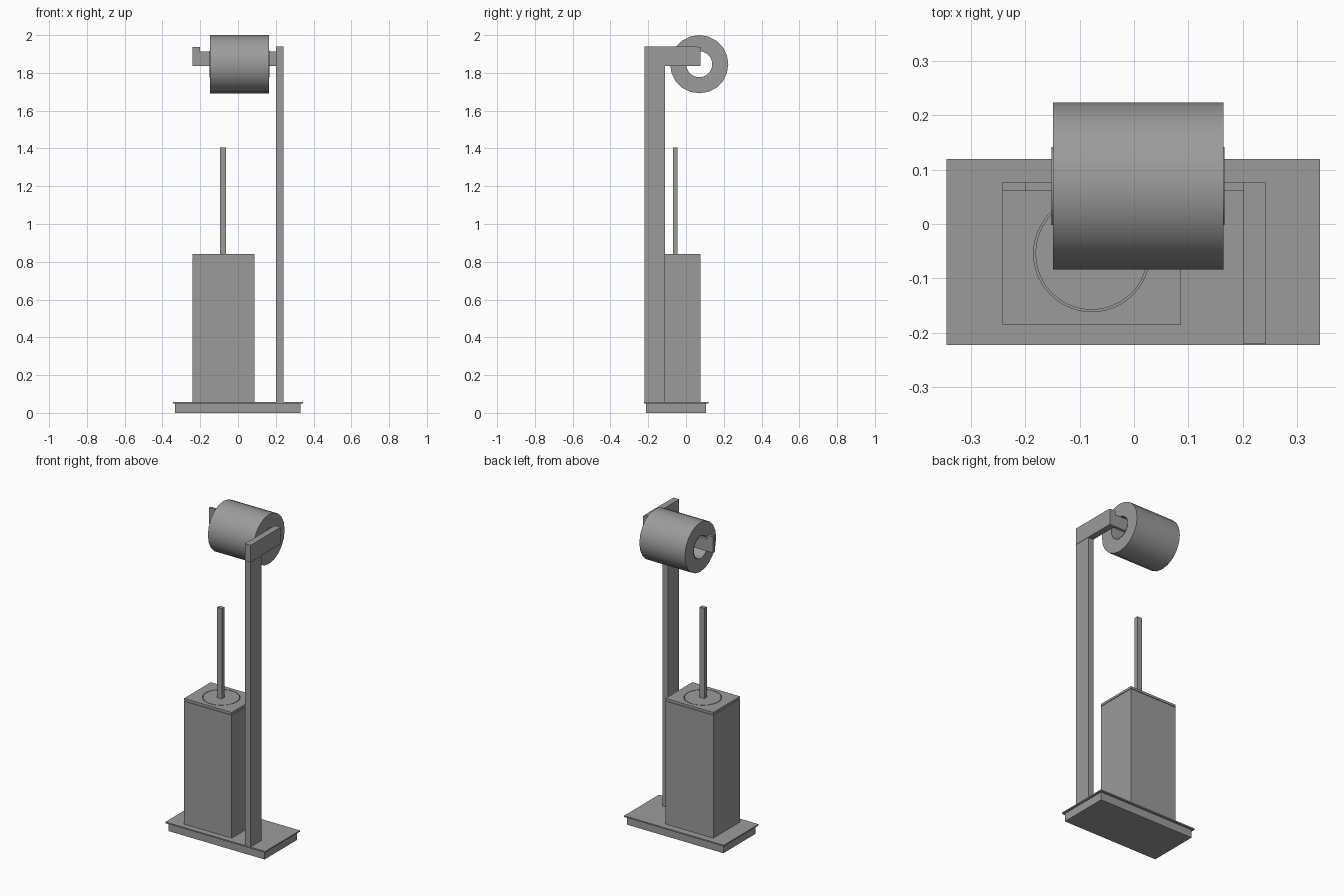
import bpy, bmesh, math

if "Cube" in bpy.data.objects:
    bpy.data.objects.remove(bpy.data.objects["Cube"])

# dark grey finish shared by all parts
grey = bpy.data.materials.new("dark_grey")
grey.diffuse_color = (0.33, 0.33, 0.33, 1)
grey.use_nodes = True
grey.node_tree.nodes["Principled BSDF"].inputs["Base Color"].default_value = grey.diffuse_color


def finish(name, bm):
    bmesh.ops.recalc_face_normals(bm, faces=bm.faces)
    mesh = bpy.data.meshes.new(name)
    bm.to_mesh(mesh)
    bm.free()
    mesh.materials.append(grey)
    ob = bpy.data.objects.new(name, mesh)
    bpy.context.collection.objects.link(ob)
    return ob


def box(name, x, y, z):
    bm = bmesh.new()
    bmesh.ops.create_cube(bm, size=1)
    for v in bm.verts:
        v.co = [(a + b) / 2 + c * (b - a) for (a, b), c in zip((x, y, z), v.co)]
    return finish(name, bm)


def smooth(ob):
    bpy.ops.object.select_all(action='DESELECT')
    ob.select_set(True)
    bpy.context.view_layer.objects.active = ob
    bpy.ops.object.shade_smooth_by_angle(angle=math.radians(35))
    return ob


def cylinder(name, x, y, z0, z1, r, n=48):
    bm = bmesh.new()
    bmesh.ops.create_cone(bm, cap_ends=True, segments=n, radius1=r, radius2=r, depth=z1 - z0)
    bmesh.ops.translate(bm, verts=bm.verts, vec=(x, y, (z0 + z1) / 2))
    return smooth(finish(name, bm))


def tube_x(name, x0, x1, cy, cz, r_out, r_in, n=20):
    """Hollow cylinder lying along x."""
    bm = bmesh.new()
    rings = []
    for x, r in ((x0, r_out), (x1, r_out), (x1, r_in), (x0, r_in)):
        rings.append([bm.verts.new((x, cy + r * math.cos(2 * math.pi * i / n),
                                    cz + r * math.sin(2 * math.pi * i / n))) for i in range(n)])
    for k in range(4):
        a, b = rings[k], rings[(k + 1) % 4]
        for i in range(n):
            j = (i + 1) % n
            bm.faces.new((a[i], a[j], b[j], b[i]))
    return smooth(finish(name, bm))


# base: block with slightly overhanging plate
box("base_block", (-0.333, 0.331), (-0.211, 0.107), (0, 0.05))
box("base_plate", (-0.345, 0.343), (-0.223, 0.120), (0.05, 0.058))

# upright and top arm, with a fine joint between them
box("post", (0.202, 0.242), (-0.221, -0.112), (0.058, 1.833))
box("post_joint", (0.204, 0.240), (-0.219, -0.114), (1.833, 1.836))
box("top_arm", (0.202, 0.242), (-0.221, 0.0605), (1.836, 1.939))

# roll bar: flat strip with raised ends
profile = [(-0.242, 1.836), (0.242, 1.836), (0.242, 1.937), (0.202, 1.937),
           (0.202, 1.913), (-0.200, 1.913), (-0.200, 1.937), (-0.242, 1.937)]
bm = bmesh.new()
face = bm.faces.new([bm.verts.new((x, 0.0605, z)) for x, z in profile])
ext = bmesh.ops.extrude_face_region(bm, geom=[face])
bmesh.ops.translate(bm, vec=(0, 0.017, 0),
                    verts=[g for g in ext["geom"] if isinstance(g, bmesh.types.BMVert)])
finish("roll_bar", bm)

# paper roll and cardboard core
tube_x("paper_roll", -0.149, 0.165, 0.070, 1.846, 0.154, 0.0715)
tube_x("roll_core", -0.152, 0.167, 0.070, 1.846, 0.0715, 0.069)

# brush holder body, recessed seam and lid
HX, HY = -0.078, -0.0545
box("brush_holder", (-0.242, 0.087), (-0.186, 0.077), (0.058, 0.824))
box("holder_seam", (-0.238, 0.083), (-0.182, 0.073), (0.824, 0.828))
lid = box("holder_lid", (-0.242, 0.087), (-0.186, 0.077), (0.828, 0.842))

# round opening cut through the lid
cutter = cylinder("lid_cutter", HX, HY, 0.81, 0.87, 0.107)
cutter.hide_render = True
cutter.hide_set(True)
cut = lid.modifiers.new("opening", 'BOOLEAN')
cut.object = cutter
cut.operation = 'DIFFERENCE'
cut.solver = 'EXACT'

# brush cover disc and handle
cylinder("brush_cover", HX, HY, 0.828, 0.842, 0.1035)
box("brush_handle", (HX - 0.017, HX + 0.015), (-0.070, -0.045), (0.842, 1.405))
